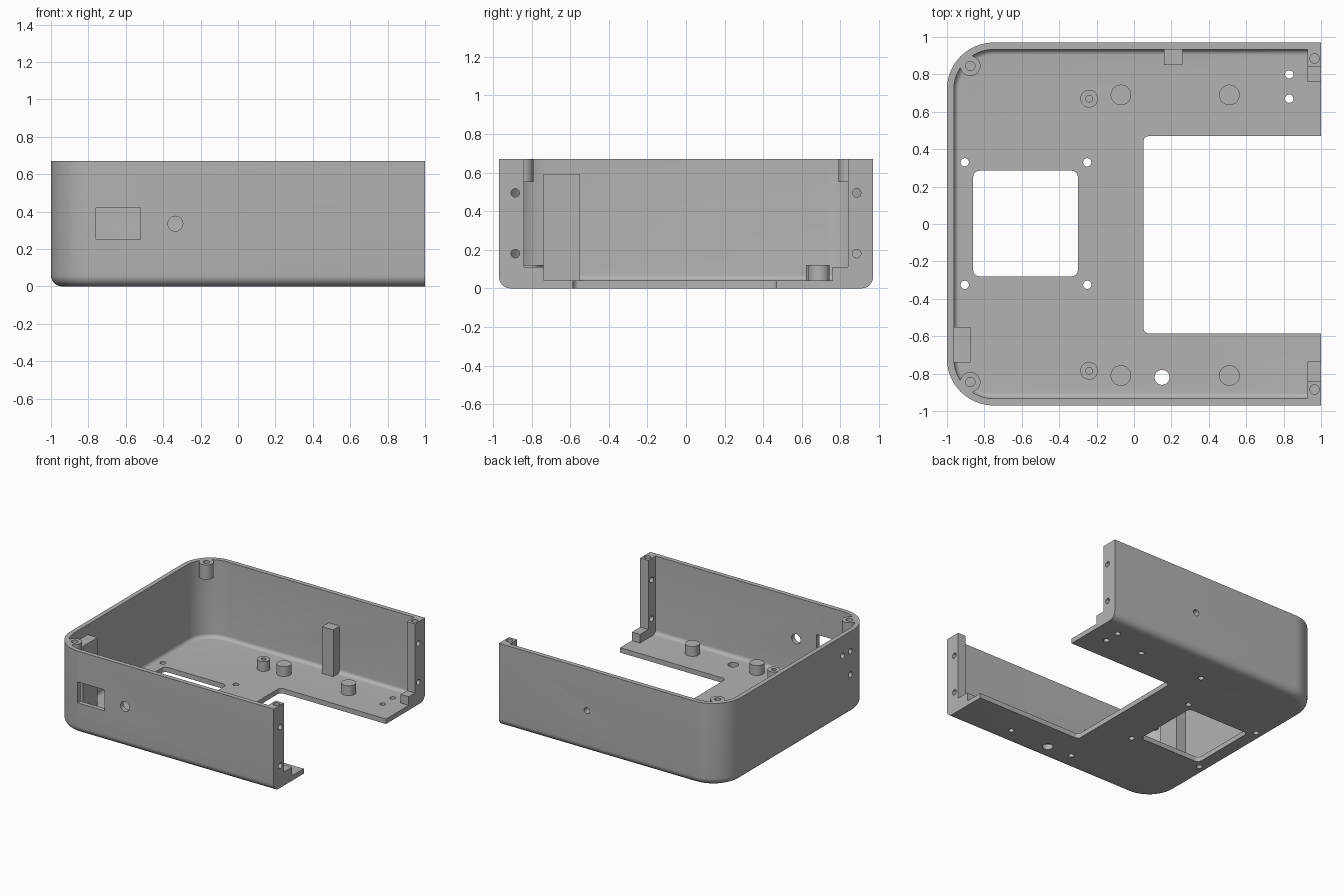
import bpy, bmesh, math
from mathutils import Matrix, Vector

old = bpy.data.objects.get("Cube")
if old:
    bpy.data.objects.remove(old, do_unlink=True)

grey = bpy.data.materials.new("plain grey")
grey.use_nodes = True
colour = (0.45, 0.45, 0.45, 1)
grey.diffuse_color = colour
grey.node_tree.nodes["Principled BSDF"].inputs["Base Color"].default_value = colour

HALF_Y, TOP, WALL, CORNER = 0.97, 0.67, 0.037, 0.25
parts = []


def make(name, bm):
    bmesh.ops.recalc_face_normals(bm, faces=bm.faces)
    mesh = bpy.data.meshes.new(name)
    bm.to_mesh(mesh)
    bm.free()
    obj = bpy.data.objects.new(name, mesh)
    mesh.materials.append(grey)
    bpy.context.collection.objects.link(obj)
    return obj


def part(name, bm):
    parts.append(make(name, bm))


def cylinder(bm, start, axis, length, radius):
    direction = Vector(axis).normalized()
    turn = direction.to_track_quat('Z', 'Y').to_matrix().to_4x4()
    middle = Vector(start) + direction * length / 2
    bmesh.ops.create_cone(bm, cap_ends=True, segments=32, radius1=radius, radius2=radius,
                          depth=length, matrix=Matrix.Translation(middle) @ turn)


def box(bm, low, high, round_vertical=0):
    low, high = Vector(low), Vector(high)
    size = high - low
    matrix = Matrix.Translation((low + high) / 2) @ Matrix.Diagonal((*size, 1))
    verts = bmesh.ops.create_cube(bm, size=1, matrix=matrix)["verts"]
    if round_vertical:
        edges = {e for v in verts for e in v.link_edges
                 if abs(e.verts[0].co.z - e.verts[1].co.z) > size.z / 2}
        bmesh.ops.bevel(bm, geom=list(edges), offset=round_vertical, segments=6,
                        profile=0.5, affect='EDGES')


def tray_solid(name, inset, floor, top, end, fillet):
    """Round-cornered solid with a filleted lower edge and a flat +x end."""
    levels = []
    for i in range(9):
        a = math.pi / 2 * i / 8
        levels.append((inset + fillet * (1 - math.sin(a)), floor + fillet * (1 - math.cos(a))))
    levels.append((inset, top))
    bm = bmesh.new()
    rings = []
    for d, z in levels:
        points = [(end, HALF_Y - d)]
        for sy, first in ((1, 90), (-1, 180)):
            for k in range(17):
                a = math.radians(first + 90 * k / 16)
                points.append((-1 + CORNER + (CORNER - d) * math.cos(a),
                               sy * (HALF_Y - CORNER) + (CORNER - d) * math.sin(a)))
        points.append((end, d - HALF_Y))
        rings.append([bm.verts.new((x, y, z)) for x, y in points])
    for a, b in zip(rings, rings[1:]):
        for i in range(len(a)):
            j = (i + 1) % len(a)
            bm.faces.new((a[i], a[j], b[j], b[i]))
    bm.faces.new(rings[0])
    bm.faces.new(rings[-1])
    return make(name, bm)


def subtract(obj, cutter):
    mod = obj.modifiers.new("cut", 'BOOLEAN')
    mod.operation, mod.solver, mod.object = 'DIFFERENCE', 'EXACT', cutter
    bpy.context.view_layer.objects.active = obj
    bpy.ops.object.modifier_apply(modifier=mod.name)


# Open-ended tray
tray = tray_solid("tray", 0, 0, TOP, 1, 0.06)
cavity = tray_solid("cavity_cutter", WALL, 0.04, 0.9, 1.2, 0.03)
subtract(tray, cavity)
bpy.data.objects.remove(cavity, do_unlink=True)
parts.append(tray)

cuts = bmesh.new()
UP, ALONG_X, ALONG_Y = (0, 0, 1), (1, 0, 0), (0, 1, 0)

# Floor openings and through holes
box(cuts, (-0.86, -0.28, -0.1), (-0.30, 0.285, 0.1), 0.035)
box(cuts, (0.05, -0.585, -0.1), (1.3, 0.47, 0.1), 0.03)
floor_holes = [(x, y, 0.022) for x in (-0.905, -0.25) for y in (-0.325, 0.33)]
floor_holes += [(0.83, 0.80, 0.022), (0.83, 0.67, 0.022), (0.15, -0.82, 0.04)]
for x, y, r in floor_holes:
    cylinder(cuts, (x, y, -0.1), UP, 0.2, r)

# Wall openings
box(cuts, (-0.76, -1.1, 0.25), (-0.52, -0.9, 0.42))
cylinder(cuts, (-0.335, -1.1, 0.335), ALONG_Y, 0.2, 0.04)
cylinder(cuts, (0.21, 0.88, 0.335), ALONG_Y, 0.2, 0.025)
for y, z in ((-0.58, 0.51), (-0.68, 0.51), (-0.68, 0.32)):
    cylinder(cuts, (-1.1, y, z), ALONG_X, 0.2, 0.022)

for side, label in ((1, "back"), (-1, "front")):
    # End posts with a low foot
    step = 0.76 if side > 0 else 0.735
    profile = [(step, 0.02), (0.95, 0.02), (0.95, TOP), (0.84, TOP), (0.84, 0.11), (step, 0.11)]
    bm = bmesh.new()
    face = bm.faces.new([bm.verts.new((0.927, side * y, z)) for y, z in profile])
    grown = bmesh.ops.extrude_face_region(bm, geom=[face])["geom"]
    bmesh.ops.translate(bm, vec=(0.073, 0, 0),
                        verts=[g for g in grown if isinstance(g, bmesh.types.BMVert)])
    part(label + "_end_post", bm)
    for z in (0.18, 0.495):
        cylinder(cuts, (0.85, side * 0.885, z), ALONG_X, 0.25, 0.022)
    cylinder(cuts, (0.965, side * 0.885, 0.57), UP, 0.2, 0.025)

    # Corner screw bosses under the rim
    bm = bmesh.new()
    cylinder(bm, (-0.875, side * 0.845, 0.55), UP, TOP - 0.55, 0.054)
    part(label + "_corner_boss", bm)
    cylinder(cuts, (-0.875, side * 0.845, 0.58), UP, 0.2, 0.025)

    # Floor standoffs: one bored from above, two bored from below
    y = 0.67 if side > 0 else -0.785
    bm = bmesh.new()
    cylinder(bm, (-0.24, y, 0.02), UP, 0.10, 0.047)
    part(label + "_screw_standoff", bm)
    cylinder(cuts, (-0.24, y, 0.05), UP, 0.2, 0.018)
    y = 0.69 if side > 0 else -0.81
    for x, place in ((-0.07, "inner"), (0.51, "outer")):
        bm = bmesh.new()
        cylinder(bm, (x, y, 0.02), UP, 0.10, 0.055)
        part(f"{label}_{place}_standoff", bm)
        cylinder(cuts, (x, y, -0.1), UP, 0.19, 0.022)

# Upright blocks against the walls
bm = bmesh.new()
box(bm, (-0.975, -0.74, 0.02), (-0.875, -0.55, 0.59))
part("side_wall_block", bm)
bm = bmesh.new()
box(bm, (0.16, 0.85, 0.02), (0.26, 0.95, 0.42))
part("back_wall_block", bm)

# Bore every part with the shared cutter, then shade
cutter = make("hole_cutter", cuts)
cutter.hide_render = True
for obj in parts:
    subtract(obj, cutter)
bpy.data.objects.remove(cutter, do_unlink=True)

bpy.ops.object.select_all(action='DESELECT')
for obj in parts:
    obj.select_set(True)
bpy.context.view_layer.objects.active = tray
bpy.ops.object.shade_smooth_by_angle(angle=math.radians(30))
